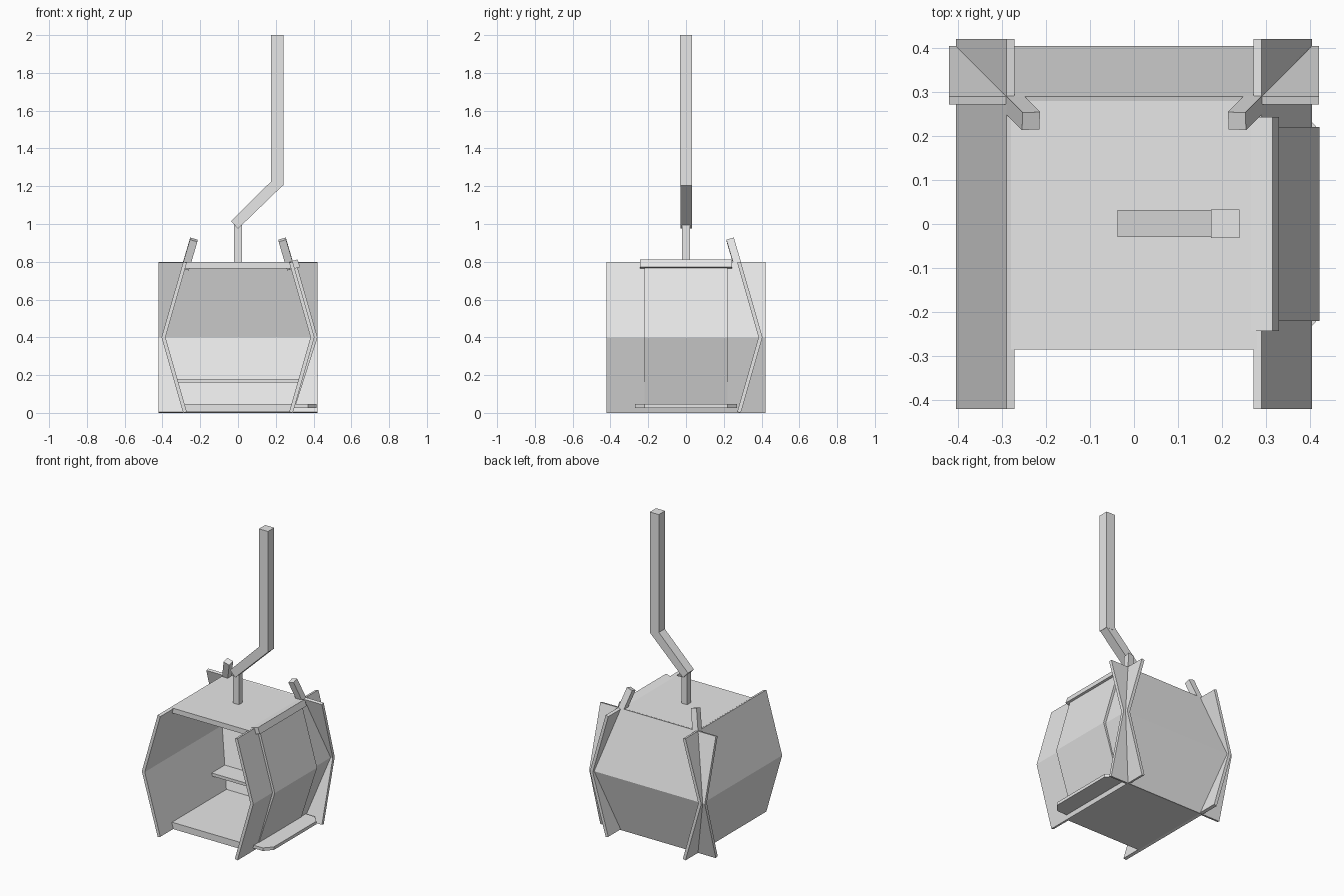
import bpy, bmesh
from mathutils import Vector

cube = bpy.data.objects.get("Cube")
if cube:
    bpy.data.objects.remove(cube, do_unlink=True)

# Single painted-metal grey
grey = bpy.data.materials.new("light_grey")
grey.diffuse_color = (0.8, 0.8, 0.8, 1)
grey.use_nodes = True
grey.node_tree.nodes["Principled BSDF"].inputs["Base Color"].default_value = (0.8, 0.8, 0.8, 1)


def finish(name, bm):
    bmesh.ops.recalc_face_normals(bm, faces=bm.faces)
    mesh = bpy.data.meshes.new(name)
    bm.to_mesh(mesh)
    bm.free()
    mesh.materials.append(grey)
    obj = bpy.data.objects.new(name, mesh)
    bpy.context.collection.objects.link(obj)
    return obj


def prism(name, profile, axis, lo, hi):
    """Extrude a closed 2D profile along an axis; the profile uses the other two axes in order."""
    bm = bmesh.new()

    def place(p, t):
        c = list(p)
        c.insert("xyz".index(axis), t)
        return bm.verts.new(c)

    a = [place(p, lo) for p in profile]
    b = [place(p, hi) for p in profile]
    n = len(profile)
    bm.faces.new(a)
    bm.faces.new(b[::-1])
    for i in range(n):
        j = (i + 1) % n
        bm.faces.new((a[i], a[j], b[j], b[i]))
    return finish(name, bm)


def box(name, x0, x1, y0, y1, z0, z1):
    return prism(name, [(x0, y0), (x1, y0), (x1, y1), (x0, y1)], "z", z0, z1)


def bar(name, start, end, size):
    """Square bar between two points."""
    start, end = Vector(start), Vector(end)
    d = end - start
    bm = bmesh.new()
    bmesh.ops.create_cube(bm, size=1)
    rot = Vector((0, 0, 1)).rotation_difference(d)
    for v in bm.verts:
        v.co = rot @ Vector((v.co.x * size, v.co.y * size, v.co.z * d.length)) + (start + end) / 2
    return finish(name, bm)


# Bent wall section: narrow at floor and roof, widest at mid height
wall = [(0.29, 0), (0.405, 0.4), (0.29, 0.8), (0.271, 0.795), (0.384, 0.4), (0.271, 0.005)]
prism("left_wall", wall, "y", -0.42, 0.42)
prism("right_wall", [(-x, z) for x, z in wall], "y", -0.42, 0.42)
prism("back_wall", wall, "x", -0.42, 0.42)

# Floor, roof and bench
box("floor", -0.28, 0.28, -0.285, 0.28, 0.004, 0.047)
box("roof", -0.28, 0.28, -0.285, 0.28, 0.765, 0.798)
box("bench", -0.325, 0.325, 0.185, 0.328, 0.16, 0.18)

# Sliding door on the left wall, with its top rail and step
door = [(0.302, 0.03), (0.421, 0.4), (0.315, 0.77), (0.285, 0.77), (0.39, 0.4), (0.28, 0.03)]
prism("door", door, "y", -0.22, 0.22)
rail = [(0.262, 0.797), (0.315, 0.812), (0.329, 0.772), (0.275, 0.757)]
prism("door_rail", rail, "y", -0.243, 0.243)
step = [(0.28, -0.27), (0.37, -0.27), (0.415, -0.22), (0.415, 0.22), (0.37, 0.27), (0.28, 0.27)]
prism("door_step", step, "z", 0.026, 0.046)

# Leaning posts at the rear roof corners
for side, s in (("left", 1), ("right", -1)):
    bar(side + "_corner_post", (s * 0.279, 0.279, 0.765), (s * 0.234, 0.234, 0.917), 0.041)

# Hanger arm
box("hanger_foot", -0.022, 0.02, -0.02, 0.02, 0.79, 1.0)
elbow = [(-0.037, 1.015), (0.0, 0.975), (0.238, 1.205), (0.19, 1.24)]
prism("hanger_elbow", elbow, "y", -0.03, 0.032)
box("hanger_mast", 0.175, 0.24, -0.032, 0.033, 1.205, 2.0)
